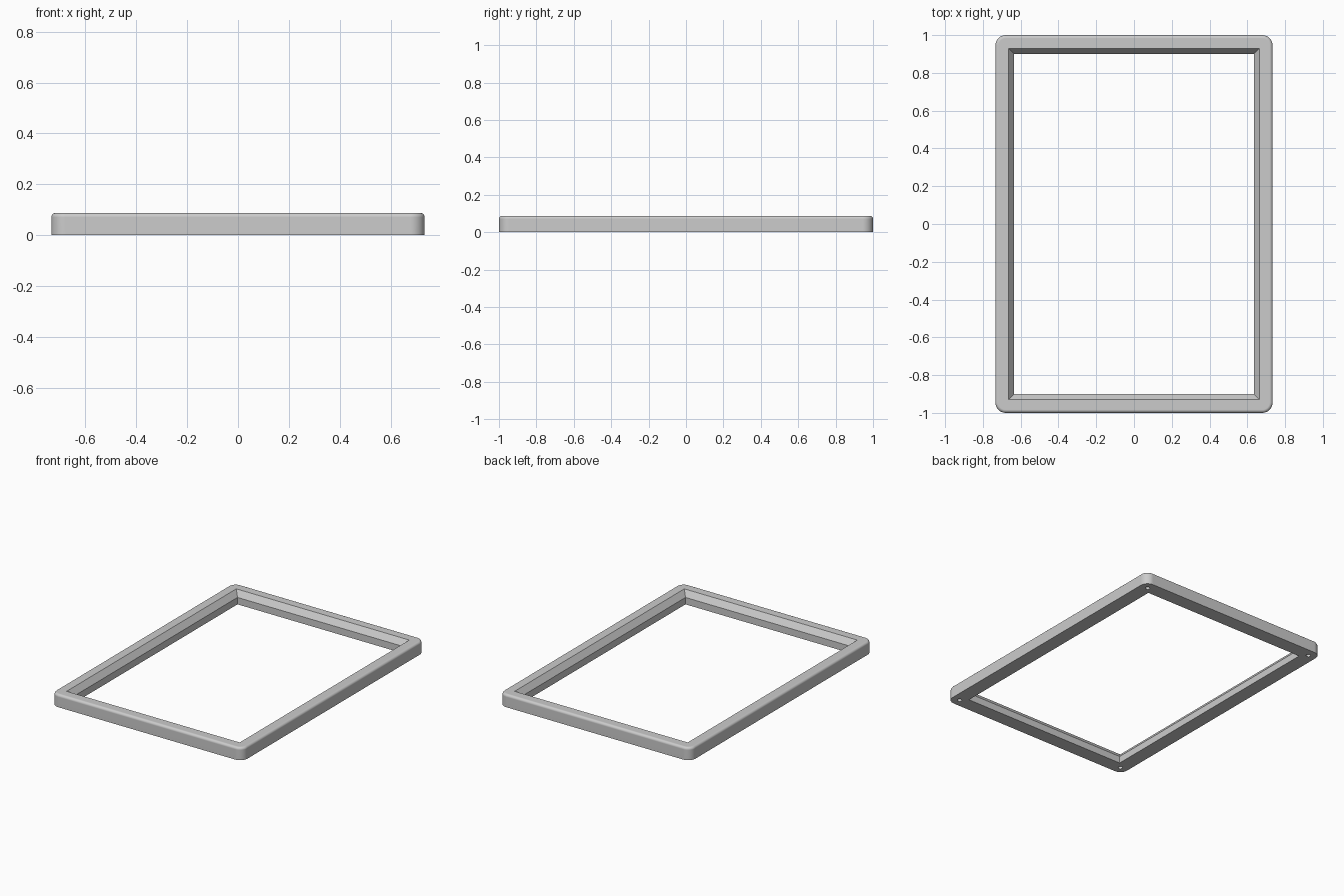
import bpy, bmesh, math

HX, HY, H = 0.734, 1.0, 0.088       # half width, half depth, height
LIP_Z = 0.048                       # where the sloped inner lip meets the wall

cube = bpy.data.objects.get("Cube")
if cube:
    bpy.data.objects.remove(cube, do_unlink=True)

grey = bpy.data.materials.new("plain grey")
grey.use_nodes = True
colour = (0.6, 0.6, 0.6, 1)
grey.diffuse_color = colour
grey.node_tree.nodes["Principled BSDF"].inputs["Base Color"].default_value = colour


def make_object(name, bm):
    bmesh.ops.recalc_face_normals(bm, faces=bm.faces)
    mesh = bpy.data.meshes.new(name)
    bm.to_mesh(mesh)
    bm.free()
    mesh.materials.append(grey)
    obj = bpy.data.objects.new(name, mesh)
    bpy.context.collection.objects.link(obj)
    return obj


def ring(bm, inset, z):
    x, y = HX - inset, HY - inset
    return [bm.verts.new((sx * x, sy * y, z))
            for sx, sy in ((-1, -1), (1, -1), (1, 1), (-1, 1))]


def loft(bm, levels):
    """Closed solid through rectangles given as (inset, z)."""
    rings = [ring(bm, *lv) for lv in levels]
    for low, high in zip(rings, rings[1:]):
        for i in range(4):
            j = (i + 1) % 4
            bm.faces.new((low[i], low[j], high[j], high[i]))
    bm.faces.new(rings[0])
    bm.faces.new(rings[-1])


# Slab with rounded corners and a softened top rim
bm = bmesh.new()
loft(bm, [(0, 0), (0, H)])
upright = [e for e in bm.edges if abs(e.verts[0].co.z - e.verts[1].co.z) > H / 2]
bmesh.ops.bevel(bm, geom=upright, offset=0.055, segments=8, profile=0.5, affect='EDGES')
rim = [e for e in bm.edges if all(v.co.z > H - 0.001 for v in e.verts)]
bmesh.ops.bevel(bm, geom=rim, offset=0.017, segments=5, profile=0.5, affect='EDGES')
frame = make_object("frame", bm)

# Opening: straight wall below, sloped lip above
bm = bmesh.new()
slope = 0.03 / (H - LIP_Z)
loft(bm, [(0.1, -0.05), (0.1, LIP_Z), (0.07 - slope * 0.02, H + 0.02)])
opening = make_object("opening_cutter", bm)

# Blind screw holes under the corners
bm = bmesh.new()
for sx in (-1, 1):
    for sy in (-1, 1):
        made = bmesh.ops.create_cone(bm, cap_ends=True, segments=20,
                                     radius1=0.015, radius2=0.015, depth=0.08)
        bmesh.ops.translate(bm, verts=made["verts"],
                            vec=(sx * (HX - 0.057), sy * (HY - 0.057), 0))
holes = make_object("hole_cutter", bm)

bpy.context.view_layer.objects.active = frame
for cutter in (opening, holes):
    cut = frame.modifiers.new("cut", 'BOOLEAN')
    cut.operation, cut.solver, cut.object = 'DIFFERENCE', 'EXACT', cutter
    bpy.ops.object.modifier_apply(modifier=cut.name)
    bpy.data.objects.remove(cutter, do_unlink=True)

# Smooth rounds, crisp inner edges
bpy.ops.object.select_all(action='DESELECT')
frame.select_set(True)
bpy.ops.object.shade_smooth_by_angle(angle=math.radians(30))
weighted = frame.modifiers.new("weighted normals", 'WEIGHTED_NORMAL')
weighted.keep_sharp = True
